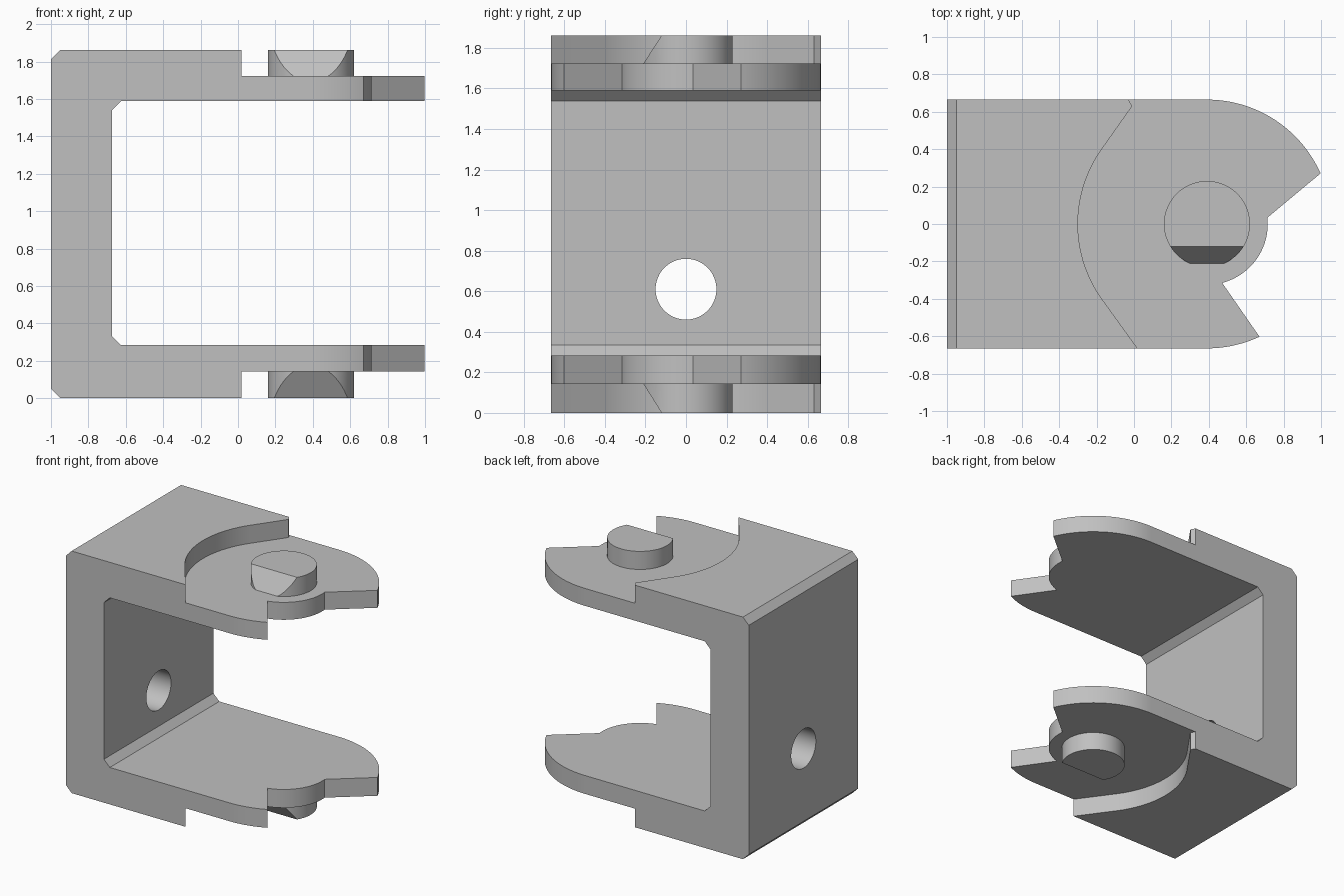
import bpy
import bmesh
from math import radians, cos, sin, atan2
from mathutils import Vector

default = bpy.data.objects.get("Cube")
if default:
    bpy.data.objects.remove(default, do_unlink=True)

HEIGHT = 1.862
HALF_WIDTH = 0.665
PIVOT = Vector((0.39, 0))
PLATE_TOP, PLATE_BOTTOM = 1.723, 0.143      # outer faces of the thin lugs
INNER_TOP, INNER_BOTTOM = 1.589, 0.284      # faces of the opening
WEB, CHAMFER = -0.675, 0.05

grey = bpy.data.materials.new("Light grey")
grey.use_nodes = True
grey.diffuse_color = (0.53, 0.53, 0.53, 1)
grey.node_tree.nodes["Principled BSDF"].inputs["Base Color"].default_value = grey.diffuse_color


def prism(name, outline, to_3d, low, high):
    """Extrude a 2D outline between two levels; to_3d places (u, v, level)."""
    bm = bmesh.new()
    face = bm.faces.new([bm.verts.new(to_3d(p[0], p[1], low)) for p in outline])
    extruded = bmesh.ops.extrude_face_region(bm, geom=[face])["geom"]
    shift = Vector(to_3d(0, 0, high)) - Vector(to_3d(0, 0, low))
    bmesh.ops.translate(bm, vec=shift, verts=[g for g in extruded if isinstance(g, bmesh.types.BMVert)])
    bmesh.ops.recalc_face_normals(bm, faces=bm.faces)
    mesh = bpy.data.meshes.new(name)
    bm.to_mesh(mesh)
    bm.free()
    mesh.materials.append(grey)
    obj = bpy.data.objects.new(name, mesh)
    bpy.context.collection.objects.link(obj)
    return obj


def along_x(u, v, level):
    return (level, u, v)


def along_y(u, v, level):
    return (u, level, v)


def along_z(u, v, level):
    return (u, v, level)


def arc(centre, radius, start, end, steps):
    """Points on an arc, angles in degrees."""
    angles = [radians(start + (end - start) * i / steps) for i in range(steps + 1)]
    return [(centre[0] + radius * cos(a), centre[1] + radius * sin(a)) for a in angles]


def activate(obj):
    bpy.ops.object.select_all(action="DESELECT")
    obj.select_set(True)
    bpy.context.view_layer.objects.active = obj


def combine(target, tool, operation):
    """Apply a boolean and discard the tool."""
    tool.hide_render = True
    mod = target.modifiers.new(operation.title(), "BOOLEAN")
    mod.operation, mod.object, mod.solver = operation, tool, "EXACT"
    activate(target)
    bpy.ops.object.modifier_apply(modifier=mod.name)
    bpy.data.objects.remove(tool, do_unlink=True)


def smooth(obj):
    activate(obj)
    bpy.ops.object.shade_smooth_by_angle(angle=radians(25))


# C-shaped bracket with chamfered corners
c = CHAMFER
side_profile = [
    (-1, c), (-1 + c, 0), (1.1, 0), (1.1, INNER_BOTTOM),
    (WEB + c, INNER_BOTTOM), (WEB, INNER_BOTTOM + c),
    (WEB, INNER_TOP - c), (WEB + c, INNER_TOP),
    (1.1, INNER_TOP), (1.1, HEIGHT), (-1 + c, HEIGHT), (-1, HEIGHT - c),
]
bracket = prism("bracket", side_profile, along_y, -0.8, 0.8)

# Plan shape: rounded lugs with a notched nose
plan = [(-1.1, HALF_WIDTH), (-1.1, -HALF_WIDTH)]
plan += arc(PIVOT, HALF_WIDTH, -90, -65, 12)
plan += arc(PIVOT, 0.325, -75.5, 6, 32)
plan += arc(PIVOT, HALF_WIDTH, 24, 90, 32)
combine(bracket, prism("plan_cutter", plan, along_z, -0.2, 2.2), "INTERSECT")

# Recessed steps around the pivots, top and bottom
recess = [(0.116, -0.8)]
recess += arc(PIVOT, 0.69, 214.5 + 0, 145.5, 40)[::1]
recess += [(-0.01, 0.63), (-0.03, HALF_WIDTH), (-0.107, 0.8), (1.3, 0.8), (1.3, -0.8)]
for low, high in ((PLATE_TOP, 2.2), (-0.2, PLATE_BOTTOM)):
    combine(bracket, prism("recess_cutter", recess, along_z, low, high), "DIFFERENCE")

# Round hole through the web
hole = arc((0, 0.61), 0.15, 0, 360, 64)[:-1]
combine(bracket, prism("hole_cutter", hole, along_x, -1.2, -0.5), "DIFFERENCE")
smooth(bracket)

# Pivot pins, each with a slanted flat on the front
circle = arc(PIVOT, 0.23, 0, 360, 64)[:-1]
for name, base, tip in (("upper_pin", PLATE_TOP, HEIGHT), ("lower_pin", PLATE_BOTTOM, 0)):
    pin = prism(name, circle, along_z, base, tip)
    slant = [(-0.12, tip), (-0.21, base), (-0.4, base), (-0.4, tip)]
    outward = 0.1 if tip > base else -0.1
    slope = 0.09 / (tip - base)
    slant = [(-0.12 + slope * outward, tip + outward), (-0.21 - slope * outward, base - outward),
             (-0.5, base - outward), (-0.5, tip + outward)]
    combine(pin, prism("flat_cutter", slant, along_x, 0, 0.8), "DIFFERENCE")
    smooth(pin)
